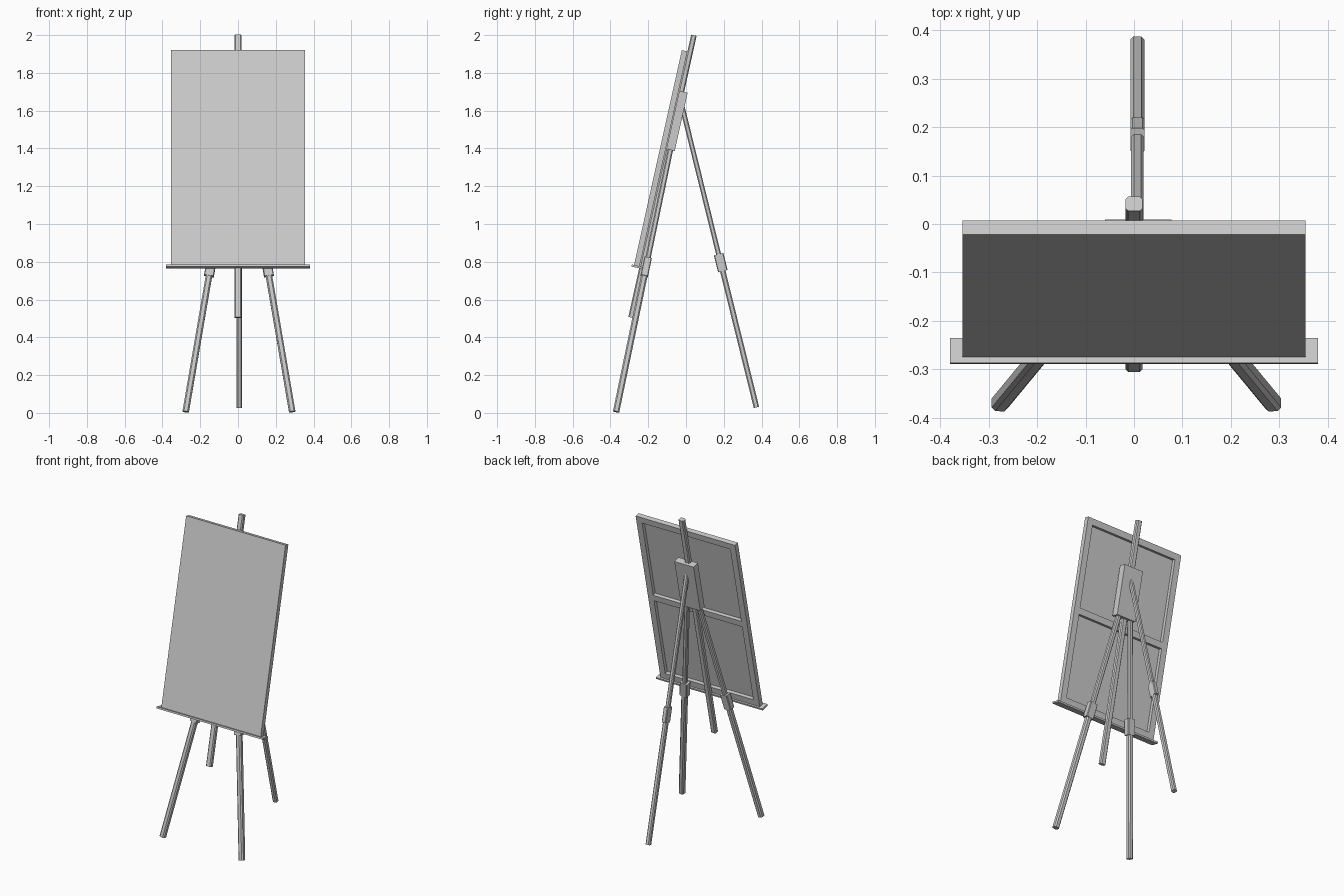
import bpy, bmesh, math
from mathutils import Vector, Matrix

if "Cube" in bpy.data.objects:
    bpy.data.objects.remove(bpy.data.objects["Cube"])

TILT = math.atan2(0.253, 1.137)
ORIGIN = Vector((0, -0.275, 0.783))        # lower front edge of the canvas
FRAME = Matrix.Translation(ORIGIN) @ Matrix.Rotation(-TILT, 4, 'X')


def block(name, size, matrix, bevel=0.0):
    """Box with optional chamfers on its four long (local z) edges."""
    bm = bmesh.new()
    bmesh.ops.create_cube(bm, size=1)
    bmesh.ops.scale(bm, vec=size, verts=bm.verts)
    if bevel:
        long_edges = [e for e in bm.edges
                      if abs(e.verts[0].co.z - e.verts[1].co.z) > size[2] * 0.9]
        bmesh.ops.bevel(bm, geom=long_edges, offset=bevel, segments=1,
                        affect='EDGES', profile=0.5)
    bm.transform(matrix)
    mesh = bpy.data.meshes.new(name)
    bm.to_mesh(mesh)
    bm.free()
    obj = bpy.data.objects.new(name, mesh)
    bpy.context.collection.objects.link(obj)
    return obj


def tilted(name, x, t, s, bevel=0.0):
    """Block in the leaning frame: x across, t backwards, s up the slope."""
    c = Vector([(r[0] + r[1]) / 2 for r in (x, t, s)])
    size = [r[1] - r[0] for r in (x, t, s)]
    return block(name, size, FRAME @ Matrix.Translation(c), bevel)


def beam(name, a, b, width, depth, bevel=0.0):
    """Beam from a to b, its width kept as level as possible along x."""
    a, b = Vector(a), Vector(b)
    z = (b - a).normalized()
    y = z.cross(Vector((1, 0, 0))).normalized()
    x = y.cross(z)
    m = Matrix((x, y, z)).transposed().to_4x4()
    m.translation = (a + b) / 2
    return block(name, (width, depth, (b - a).length), m, bevel)


def telescopic_leg(name, foot, top, z_lo, z_hi, lower, upper, clamp):
    """Lower tube, flat clamp and slimmer upper tube on one line."""
    foot, top = Vector(foot), Vector(top)
    at = lambda z: foot.lerp(top, (z - foot.z) / (top.z - foot.z))
    beam(name + "_lower", foot, at(z_hi - 0.01), lower, lower, lower * 0.22)
    beam(name + "_upper", at(z_lo + 0.02), top, upper, upper, upper * 0.22)
    beam(name + "_clamp", at(z_lo), at(z_hi), *clamp, 0.004)


# Canvas: front sheet with stretcher bars behind
W, H = 0.354, 1.165
tilted("canvas_sheet", (-W, W), (0, 0.008), (0, H))
for side, sx in (("left", -1), ("right", 1)):
    xs = sorted((sx * W, sx * (W - 0.04)))
    tilted("stretcher_" + side, xs, (0.008, 0.03), (0, H))
for label, s0, s1 in (("bottom", 0, 0.04), ("middle", 0.565, 0.605),
                      ("top", H - 0.04, H)):
    tilted("stretcher_" + label, (-W + 0.04, W - 0.04), (0.008, 0.03), (s0, s1))

# Tray, mast and head plate
tilted("canvas_tray", (-0.38, 0.38), (-0.012, 0.041), (-0.011, 0))
tilted("mast", (-0.018, 0.018), (0.03, 0.06), (-0.275, 1.256), 0.006)
tilted("head_block", (-0.06, 0.077), (0.034, 0.079), (0.636, 0.952))

# Two front legs and one rear leg
CX = 0.005
for side, sx in (("left", -1), ("right", 1)):
    telescopic_leg("front_leg_" + side, (CX + sx * 0.282, -0.37, 0.006),
                   (CX + sx * 0.026, -0.06, 1.5), 0.725, 0.82,
                   0.034, 0.028, (0.052, 0.04))
telescopic_leg("rear_leg", (0.007, 0.373, 0.029), (0.007, -0.025, 1.64),
               0.75, 0.84, 0.029, 0.026, (0.029, 0.052))
